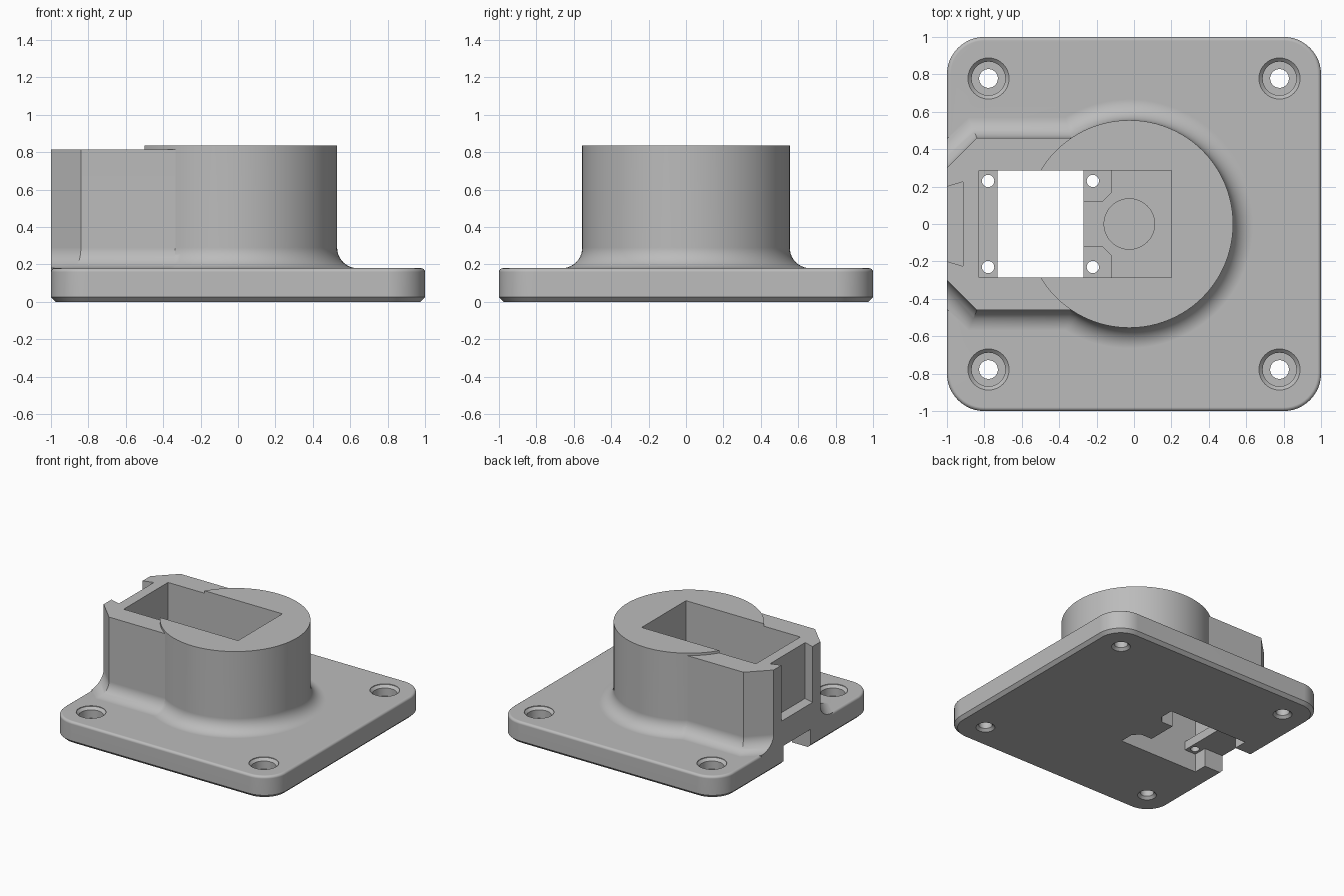
import bpy
import bmesh
from math import sin, cos, pi, tan, radians

cube = bpy.data.objects.get("Cube")
if cube:
    bpy.data.objects.remove(cube)

grey = bpy.data.materials.new("matte grey")
grey.use_nodes = True
colour = (0.5, 0.5, 0.5, 1)
grey.diffuse_color = colour
grey.node_tree.nodes["Principled BSDF"].inputs["Base Color"].default_value = colour


def loft(name, rings):
    """Solid skinned through stacked rings of (x, y, z) points, bottom to top."""
    bm = bmesh.new()
    loops = [[bm.verts.new(p) for p in ring] for ring in rings]
    n = len(loops[0])
    for low, high in zip(loops, loops[1:]):
        for i in range(n):
            j = (i + 1) % n
            bm.faces.new((low[i], low[j], high[j], high[i]))
    bm.faces.new(loops[0][::-1])
    bm.faces.new(loops[-1])
    bmesh.ops.recalc_face_normals(bm, faces=bm.faces)
    mesh = bpy.data.meshes.new(name)
    bm.to_mesh(mesh)
    bm.free()
    mesh.materials.append(grey)
    obj = bpy.data.objects.new(name, mesh)
    bpy.context.collection.objects.link(obj)
    return obj


def prism(name, outline, z0, z1):
    return loft(name, [[(x, y, z) for x, y in outline] for z in (z0, z1)])


def box(name, x0, x1, y, z0, z1):
    return prism(name, [(x0, -y), (x1, -y), (x1, y), (x0, y)], z0, z1)


def turned(name, x, y, profile, n=48):
    """Round solid from (radius, height) pairs."""
    return loft(name, [[(x + r * cos(2 * pi * i / n), y + r * sin(2 * pi * i / n), z)
                        for i in range(n)] for r, z in profile])


def combine(target, tool, operation):
    mod = target.modifiers.new("combine", 'BOOLEAN')
    mod.operation = operation
    mod.solver = 'EXACT'
    mod.object = tool
    bpy.context.view_layer.objects.active = target
    bpy.ops.object.modifier_apply(modifier=mod.name)
    bpy.data.objects.remove(tool)


def rounded_square(inset, z, half=1.0, radius=0.2, steps=12):
    ring = []
    for q in range(4):
        cx = (half - radius) * (1 if q in (0, 3) else -1)
        cy = (half - radius) * (1 if q < 2 else -1)
        for i in range(steps + 1):
            a = pi / 2 * (q + i / steps)
            ring.append((cx + (radius - inset) * cos(a), cy + (radius - inset) * sin(a), z))
    return ring


# Base plate: chamfered underside, softly rounded top edge
top, edge = 0.18, 0.02
rings = [rounded_square(0.025, 0), rounded_square(0, 0.025)]
for i in range(5):
    a = pi / 2 * i / 4
    rings.append(rounded_square(edge * (1 - cos(a)), top - edge + edge * sin(a)))
body = loft("mount_body", rings)

# Fillet flare shared by the round boss and the side block
flare = 0.11
skirt = [(flare, 0.08)]
for i in range(11):
    a = pi / 2 * i / 10
    skirt.append((flare * (1 - sin(a)), top + flare * (1 - cos(a))))


def block_ring(d, z):
    nose, side, shoulder = -1.3 - d * 2 ** 0.5, 0.46 + d, -0.84 - d * tan(pi / 8)
    return [(nose, 0, z), (shoulder, -side, z), (-0.04, -side, z),
            (-0.04, side, z), (shoulder, side, z)]


# Side block with chamfered corners, trimmed flush with the plate
block = loft("side_block", [block_ring(d, z) for d, z in skirt + [(0, 0.815)]])
combine(block, box("trim", -2, -1, 1.5, -1, 2), 'DIFFERENCE')
combine(body, block, 'UNION')

# Round boss
boss_x, boss_r = -0.025, 0.555
boss = turned("round_boss", boss_x, 0,
              [(boss_r + d, z) for d, z in skirt + [(0, 0.835)]], 96)
combine(body, boss, 'UNION')

# Deep pocket, through opening, underside recess and cable slot
floor, shelf = 0.22, 0.15
cutters = [
    box("pocket", -0.83, 0.2, 0.285, floor, 1),
    box("opening", -0.73, -0.27, 0.285, -0.1, 0.5),
    box("under_recess", -0.83, -0.7, 0.285, -0.1, shelf),
    box("cable_slot", -1.1, -0.7, 0.175, -0.1, shelf),
    turned("round_seat", boss_x, 0, [(0.135, floor - 0.04), (0.135, 0.4)]),
    # Dovetail recess in the outer end of the block
    prism("dovetail", [(-1.1, -0.17), (-0.915, -0.225),
                       (-0.915, 0.225), (-1.1, 0.17)], 0.36, 1),
]

# Ear recesses above and below the shelf, with screw holes
for s in (1, -1):
    ear = [(-0.3, 0.285 * s), (-0.3, 0.12 * s), (-0.17, 0.12 * s),
           (-0.12, 0.17 * s), (-0.12, 0.285 * s)]
    cutters.append(prism("ear_below", ear, -0.1, shelf))
    cutters.append(prism("ear_above", ear, floor - 0.03, 0.4))
    for x in (-0.78, -0.22):
        cutters.append(turned("screw_hole", x, 0.23 * s, [(0.033, 0.1), (0.033, 0.3)], 24))

# Counterbored mounting holes in the four corners
for x in (0.778, -0.778):
    for y in (0.778, -0.778):
        cutters.append(turned("mounting_hole", x, y, [
            (0.08, -0.01), (0.05, 0.02), (0.05, 0.09), (0.09, 0.09),
            (0.09, 0.155), (0.11, 0.175), (0.11, 0.3)]))

for cutter in cutters:
    combine(body, cutter, 'DIFFERENCE')

# Smooth the curved walls while keeping flat faces crisp
bpy.ops.object.select_all(action='DESELECT')
body.select_set(True)
bpy.context.view_layer.objects.active = body
bpy.ops.object.shade_smooth_by_angle(angle=radians(28))
weighted = body.modifiers.new("even_shading", 'WEIGHTED_NORMAL')
weighted.keep_sharp = True
